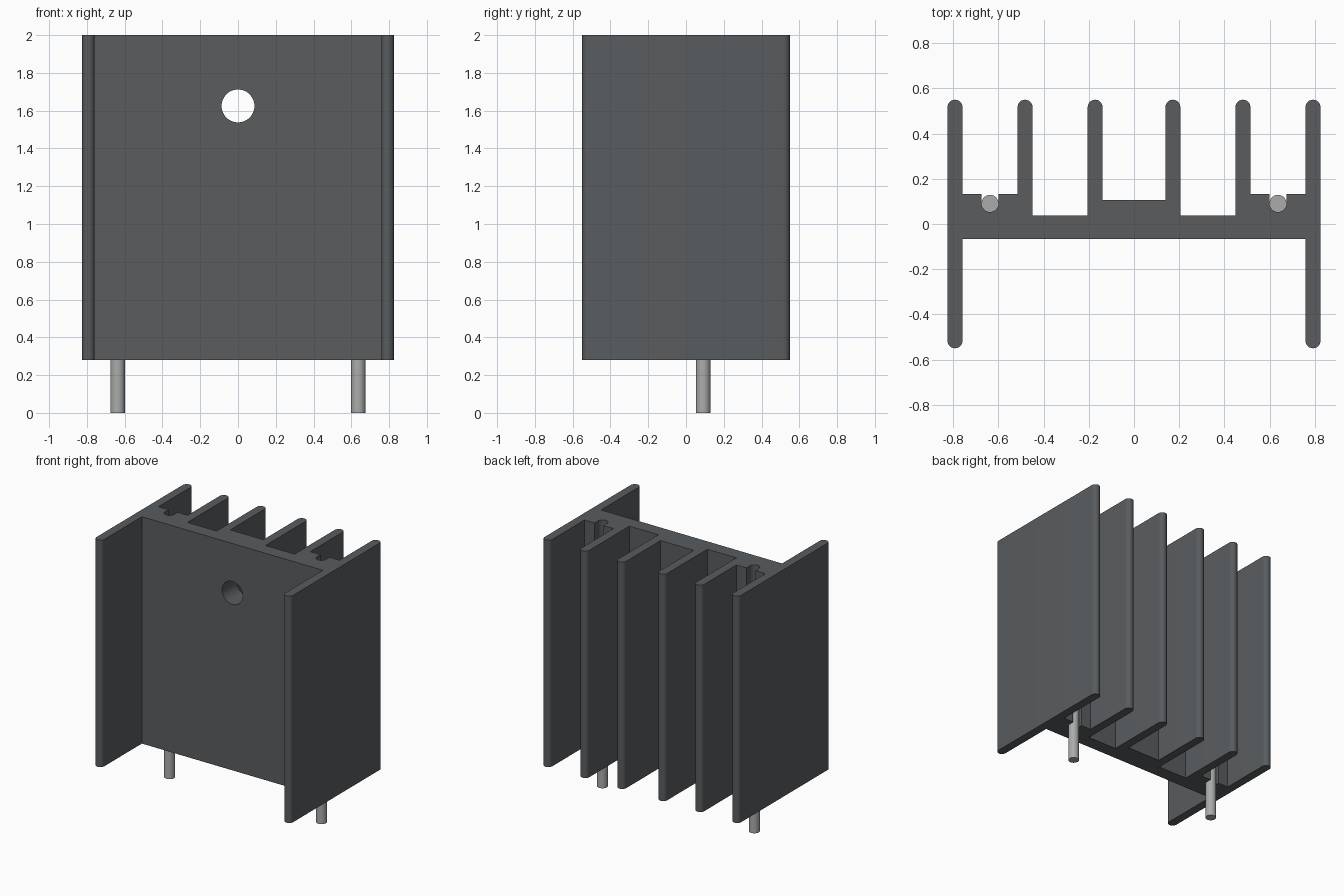
import bpy, bmesh, math

old = bpy.data.objects.get("Cube")
if old:
    bpy.data.objects.remove(old, do_unlink=True)

BODY_Z, TOP_Z = 0.28, 2.0      # extruded body height range
TIP_Y = 0.55                   # fin reach front and back
FIN_R = 0.033                  # half fin thickness
PIN_X, PIN_Y, PIN_R = 0.637, 0.091, 0.038


def material(name, rgb, rough, metal=0.0):
    m = bpy.data.materials.new(name)
    m.use_nodes = True
    m.diffuse_color = (*rgb, 1)
    b = m.node_tree.nodes["Principled BSDF"]
    b.inputs["Base Color"].default_value = (*rgb, 1)
    b.inputs["Roughness"].default_value = rough
    return m


dark = material("dark grey anodised", (0.100, 0.108, 0.114), 0.6)
steel = material("light grey metal", (0.40, 0.41, 0.40), 0.5)


def arc(cx, cy, r, start, end, n=12):
    return [(cx + r * math.cos(math.radians(start + (end - start) * i / n)),
             cy + r * math.sin(math.radians(start + (end - start) * i / n)))
            for i in range(n + 1)]


def fin_tip(x):
    return arc(x, TIP_Y - FIN_R, FIN_R, 0, 180)


def make_object(name, bm, mat):
    bmesh.ops.recalc_face_normals(bm, faces=bm.faces)
    me = bpy.data.meshes.new(name)
    bm.to_mesh(me)
    bm.free()
    me.materials.append(mat)
    ob = bpy.data.objects.new(name, me)
    bpy.context.collection.objects.link(ob)
    return ob


def cylinder(name, r, z0, z1, mat, segs=32):
    bm = bmesh.new()
    bmesh.ops.create_cone(bm, cap_ends=True, segments=segs, radius1=r,
                          radius2=r, depth=z1 - z0)
    bmesh.ops.translate(bm, verts=bm.verts, vec=(0, 0, (z0 + z1) / 2))
    return make_object(name, bm, mat)


def smooth(ob):
    bpy.ops.object.select_all(action="DESELECT")
    ob.select_set(True)
    bpy.context.view_layer.objects.active = ob
    bpy.ops.object.shade_smooth_by_angle(angle=math.radians(30))


# Right-hand half of the section, from front centre round to back centre
outer, middle, inner = 0.792, 0.482, 0.172
half = [(outer - FIN_R, -0.067)]
half += arc(outer, -TIP_Y + FIN_R, FIN_R, 180, 360)
half += fin_tip(outer)
half += [(outer - FIN_R, 0.132), (PIN_X + PIN_R, 0.132)]
half += arc(PIN_X, PIN_Y, PIN_R, 0, -180)             # pin groove
half += [(PIN_X - PIN_R, 0.132), (middle + FIN_R, 0.132)]
half += fin_tip(middle)
half += [(middle - FIN_R, 0.037), (inner + FIN_R, 0.037)]
half += fin_tip(inner)
half += [(inner - FIN_R, 0.106)]
section = half + [(-x, y) for x, y in reversed(half)]

# Finned body extruded upwards
bm = bmesh.new()
face = bm.faces.new([bm.verts.new((x, y, BODY_Z)) for x, y in section])
ext = bmesh.ops.extrude_face_region(bm, geom=[face], use_keep_orig=True)
bmesh.ops.translate(bm, vec=(0, 0, TOP_Z - BODY_Z),
                    verts=[g for g in ext["geom"] if isinstance(g, bmesh.types.BMVert)])
body = make_object("finned_body", bm, dark)

# Mounting hole through the centre plate
cutter = cylinder("hole_cutter", 0.087, -0.3, 0.3, dark, 48)
cutter.rotation_euler.x = math.radians(90)
cutter.location.z = 1.625
cutter.hide_render = True
mod = body.modifiers.new("mounting_hole", "BOOLEAN")
mod.operation = "DIFFERENCE"
mod.solver = "EXACT"
mod.object = cutter
bpy.context.view_layer.objects.active = body
bpy.ops.object.modifier_apply(modifier=mod.name)
bpy.data.objects.remove(cutter, do_unlink=True)
smooth(body)

# Solder pins seated in the grooves
for side, s in (("left", 1), ("right", -1)):
    pin = cylinder(side + "_pin", PIN_R, 0.0, 0.56, steel)
    pin.location = (s * PIN_X, PIN_Y, 0)
    smooth(pin)
